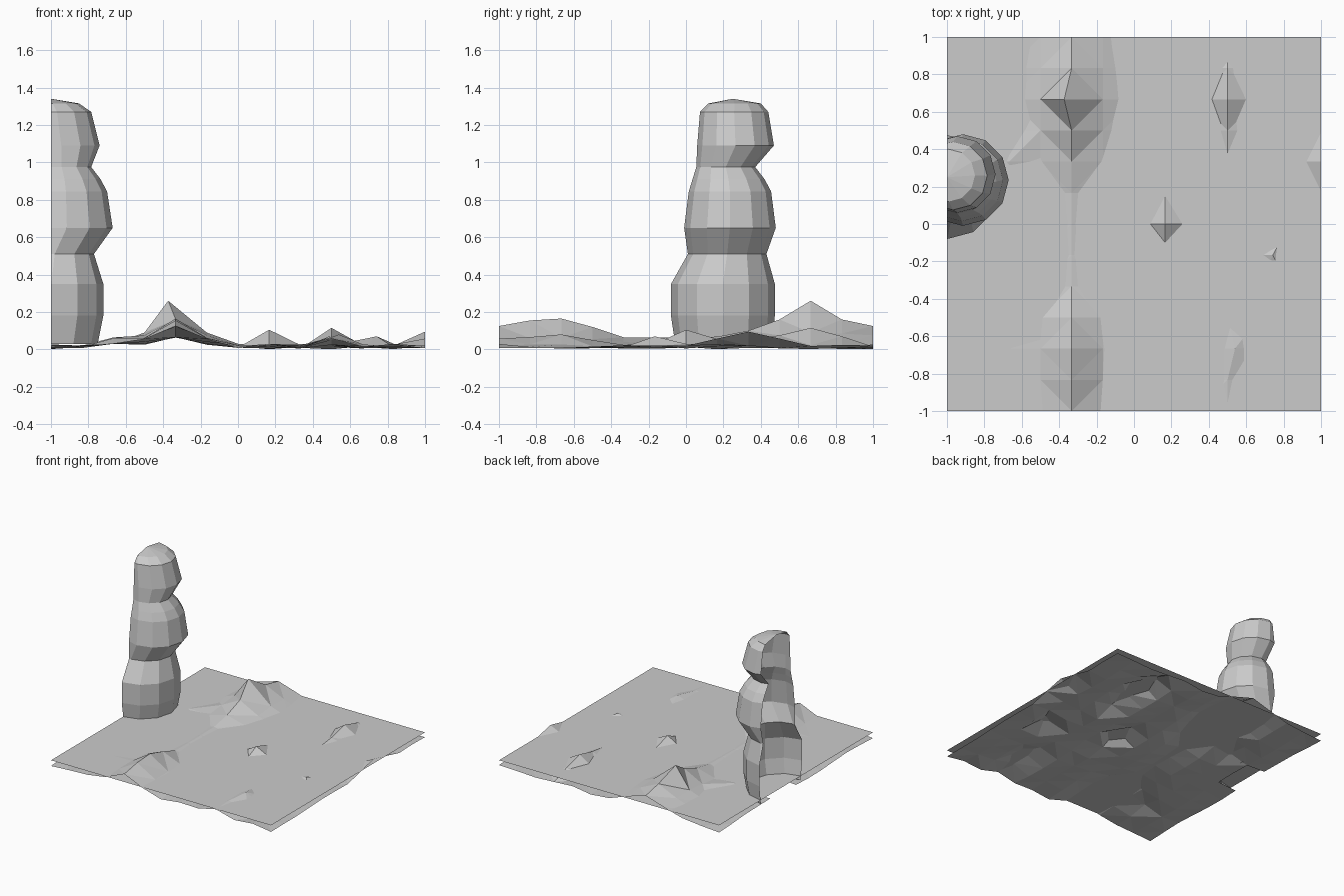
import bpy, bmesh, math, random
from mathutils import Vector

if "Cube" in bpy.data.objects:
    bpy.data.objects.remove(bpy.data.objects["Cube"])

random.seed(4)


def finish(bm, name):
    mesh = bpy.data.meshes.new(name)
    bm.to_mesh(mesh)
    bm.free()
    obj = bpy.data.objects.new(name, mesh)
    bpy.context.collection.objects.link(obj)
    return obj


# Flat water sheet
bm = bmesh.new()
bmesh.ops.create_grid(bm, x_segments=1, y_segments=1, size=1.0)
for v in bm.verts:
    v.co.z = 0.06
finish(bm, "water_surface")

# Uneven ground: a long ridge plus single peaks, mostly just under the water
N = 12
STEP = 2 / N
ridge = [.125, .155, .165, .12, .065, .063, .065, .068, .10, .16, .26, .16, .125]
side = [.055, .06, .062, .055, .04, .03, .025, .03, .058, .075, .09, .085, .075]
peaks = {  # (column, row): height
    (7, 6): .105, (9, 10): .115, (9, 9): .075, (9, 11): .07, (9, 8): .055,
    (9, 2): .08, (9, 1): .066, (9, 0): .058, (9, 3): .05,
    (12, 8): .095, (12, 7): .058, (12, 9): .058, (10, 5): .07,
    (2, 8): .064, (2, 9): .045, (2, 2): .06, (7, 7): .055, (7, 5): .03,
}
shift = {(4, 10): -.04, (10, 5): .075, (9, 2): .04}


def height(i, j):
    if (i, j) in peaks:
        return peaks[(i, j)]
    if i == 4:
        return ridge[j]
    if i in (3, 5):
        return side[j]
    if i == 2:
        return .03
    return .012 + .011 * math.sin(i * 1.9 + j * .9) + random.uniform(-.001, .008)


bm = bmesh.new()
grid = [[bm.verts.new((-1 + i * STEP + shift.get((i, j), 0), -1 + j * STEP,
                       max(0, height(i, j)))) for j in range(N + 1)]
        for i in range(N + 1)]
for i in range(N):
    for j in range(N):
        quad = (grid[i][j], grid[i + 1][j], grid[i + 1][j + 1], grid[i][j + 1])
        mid = sum((v.co for v in quad), Vector()) / 4
        # open under the pillar
        if math.hypot(mid.x + 1, mid.y - .2) > .2:
            bm.faces.new(quad)
bmesh.ops.triangulate(bm, faces=bm.faces[:])
finish(bm, "rocky_ground")

# Stacked, three-bulge pillar, sliced open at the left edge: z, y min, y max, x max
rings = [
    (.03, -.06, .46, -.75), (.18, -.08, .475, -.72), (.35, -.08, .475, -.72),
    (.51, .01, .43, -.77), (.65, -.01, .48, -.67), (.845, .015, .455, -.70),
    (.91, .035, .42, -.735), (.975, .055, .37, -.785), (1.09, .06, .47, -.74),
    (1.27, .075, .44, -.785), (1.315, .12, .40, -.85),
]
SIDES = 12
bm = bmesh.new()
loops = []
for z, y0, y1, x1 in rings:
    r, cy = (y1 - y0) / 2, (y0 + y1) / 2
    cx = x1 - r
    loops.append([bm.verts.new((cx + r * math.cos(a), cy + r * math.sin(a), z))
                  for a in (2 * math.pi * k / SIDES for k in range(SIDES))])
for low, high in zip(loops, loops[1:]):
    for k in range(SIDES):
        n = (k + 1) % SIDES
        bm.faces.new((low[k], low[n], high[n], high[k]))
apex = bm.verts.new((-1, .25, 1.34))
for k in range(SIDES):
    bm.faces.new((loops[-1][k], loops[-1][(k + 1) % SIDES], apex))
bmesh.ops.bisect_plane(bm, geom=bm.verts[:] + bm.edges[:] + bm.faces[:], dist=1e-5,
                       plane_co=(-1, 0, 0), plane_no=(-1, 0, 0), clear_outer=True)
finish(bm, "stacked_pillar")
